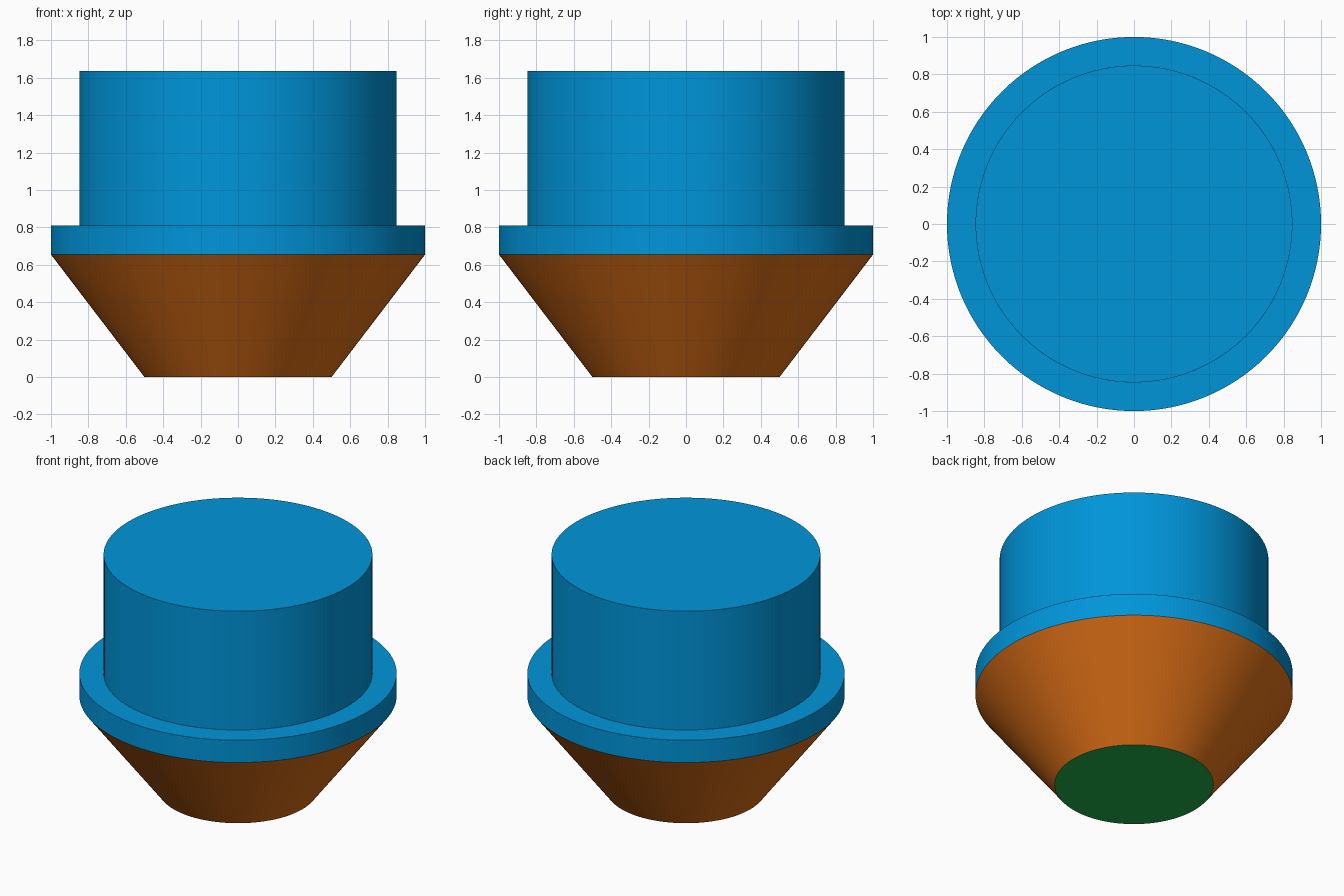
import bpy
import bmesh
import math

if "Cube" in bpy.data.objects:
    bpy.data.objects.remove(bpy.data.objects["Cube"])

SIDES = 128


def srgb(r, g, b):
    def lin(c):
        c /= 255
        return c / 12.92 if c <= 0.04045 else ((c + 0.055) / 1.055) ** 2.4
    return (lin(r), lin(g), lin(b), 1)


def material(name, rgb):
    m = bpy.data.materials.new(name)
    m.diffuse_color = srgb(*rgb)
    m.use_nodes = True
    m.node_tree.nodes["Principled BSDF"].inputs["Base Color"].default_value = m.diffuse_color
    return m


def lathe(name, profile, mats):
    """Revolve (radius, z) points, listed from bottom to top, around z."""
    bm = bmesh.new()
    rings = []
    for r, z in profile:
        rings.append([bm.verts.new((r * math.cos(2 * math.pi * i / SIDES),
                                    r * math.sin(2 * math.pi * i / SIDES), z))
                      for i in range(SIDES)] if r > 0 else None)
    for a, b in zip(rings, rings[1:]):
        if a is None:                      # bottom cap
            bm.faces.new(b[::-1])
        elif b is None:                    # top cap
            bm.faces.new(a)
        else:
            for i in range(SIDES):
                j = (i + 1) % SIDES
                bm.faces.new((a[i], a[j], b[j], b[i]))
    bm.normal_update()
    # second material goes on downward-facing caps
    if len(mats) > 1:
        for f in bm.faces:
            f.material_index = 1 if f.normal.z < -0.99 else 0
    mesh = bpy.data.meshes.new(name)
    bm.to_mesh(mesh)
    bm.free()
    for m in mats:
        mesh.materials.append(m)
    ob = bpy.data.objects.new(name, mesh)
    bpy.context.collection.objects.link(ob)
    bpy.ops.object.select_all(action='DESELECT')
    ob.select_set(True)
    bpy.context.view_layer.objects.active = ob
    bpy.ops.object.shade_smooth_by_angle(angle=math.radians(30))
    return ob


blue = material("blue", (0, 149, 218))
brown = material("orange_brown", (217, 109, 22))
green = material("green", (34, 180, 76))

R_FOOT, R_RIM, R_DRUM = 0.5, 1.0, 0.847
Z_CONE, Z_RIM, Z_TOP = 0.655, 0.81, 1.636

# Tapered base with a green underside
lathe("tapered_base", [(0, 0), (R_FOOT, 0), (R_RIM, Z_CONE)], [brown, green])
# Projecting rim with its flat ledge
lathe("rim", [(R_RIM, Z_CONE), (R_RIM, Z_RIM), (R_DRUM, Z_RIM)], [blue])
# Upper drum with a flat top
lathe("upper_drum", [(R_DRUM, Z_RIM), (R_DRUM, Z_TOP), (0, Z_TOP)], [blue])
